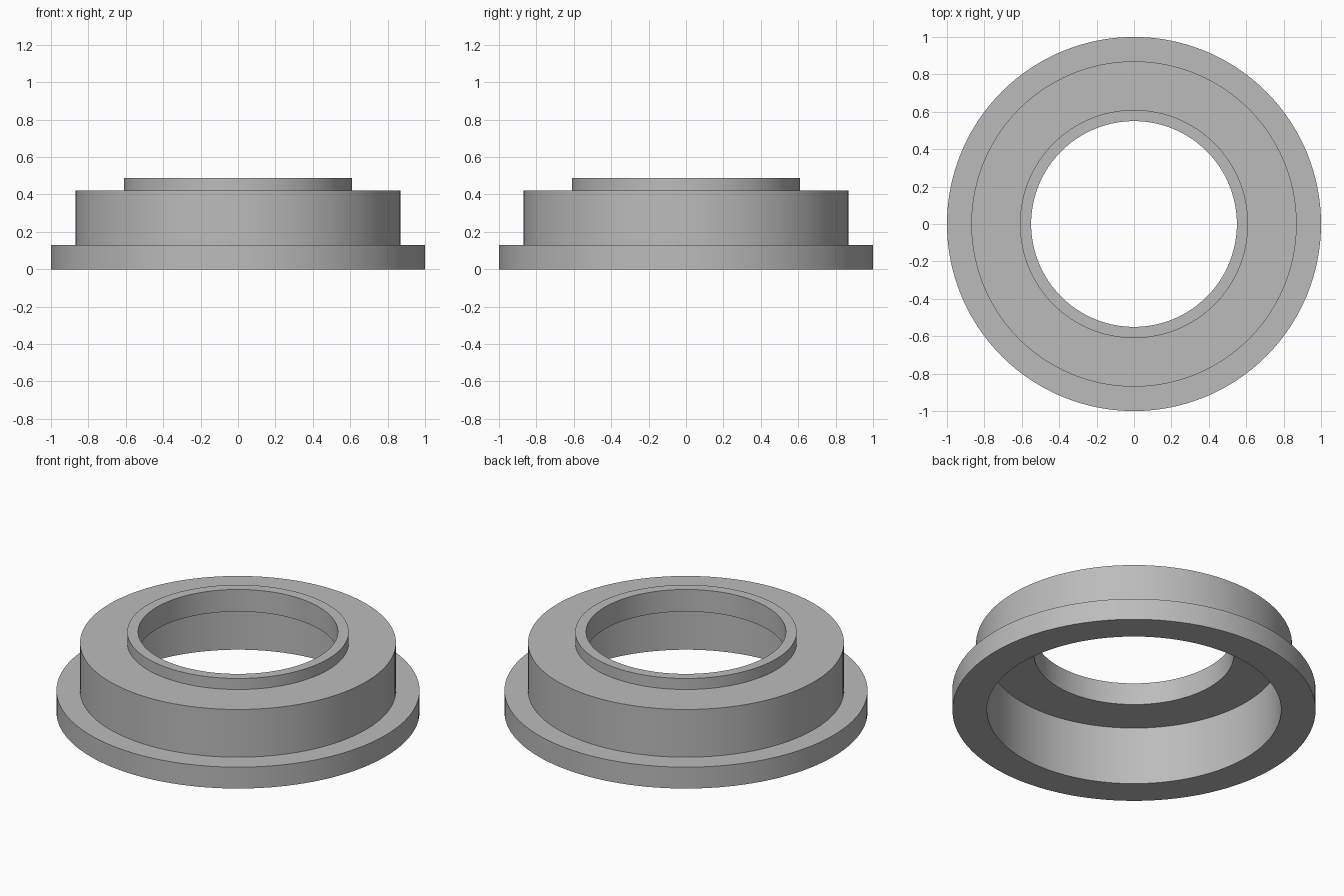
import bpy
import bmesh
from math import tau, radians
from mathutils import Vector

cube = bpy.data.objects.get("Cube")
if cube:
    bpy.data.objects.remove(cube, do_unlink=True)

SEGMENTS = 128

# Single grey material
grey = bpy.data.materials.new("plain grey")
grey.use_nodes = True
colour = (0.5, 0.5, 0.5, 1)
grey.diffuse_color = colour
grey.node_tree.nodes["Principled BSDF"].inputs["Base Color"].default_value = colour

# Closed wall section (radius, height): flange, body, raised lip, bore, counterbore
section = [
    (0.81, 0), (1, 0), (1, 0.13),
    (0.87, 0.13), (0.87, 0.42),
    (0.61, 0.42), (0.61, 0.487),
    (0.55, 0.487), (0.55, 0.353),
    (0.81, 0.353),
]


def lathe(name, points, material):
    """Revolve a closed section around the z axis."""
    bm = bmesh.new()
    verts = [bm.verts.new((r, 0, z)) for r, z in points]
    edges = [bm.edges.new((a, b)) for a, b in zip(verts, verts[1:] + verts[:1])]
    bmesh.ops.spin(bm, geom=verts + edges, cent=Vector(), axis=(0, 0, 1),
                   angle=tau, steps=SEGMENTS, use_duplicate=False)
    bmesh.ops.remove_doubles(bm, verts=bm.verts[:], dist=0.0001)
    bmesh.ops.recalc_face_normals(bm, faces=bm.faces[:])
    mesh = bpy.data.meshes.new(name)
    bm.to_mesh(mesh)
    bm.free()
    mesh.materials.append(material)
    obj = bpy.data.objects.new(name, mesh)
    bpy.context.collection.objects.link(obj)
    return obj


ring = lathe("flanged_ring", section, grey)

# Round walls smooth, step edges crisp
bpy.ops.object.select_all(action="DESELECT")
ring.select_set(True)
bpy.context.view_layer.objects.active = ring
bpy.ops.object.shade_smooth_by_angle(angle=radians(30))
